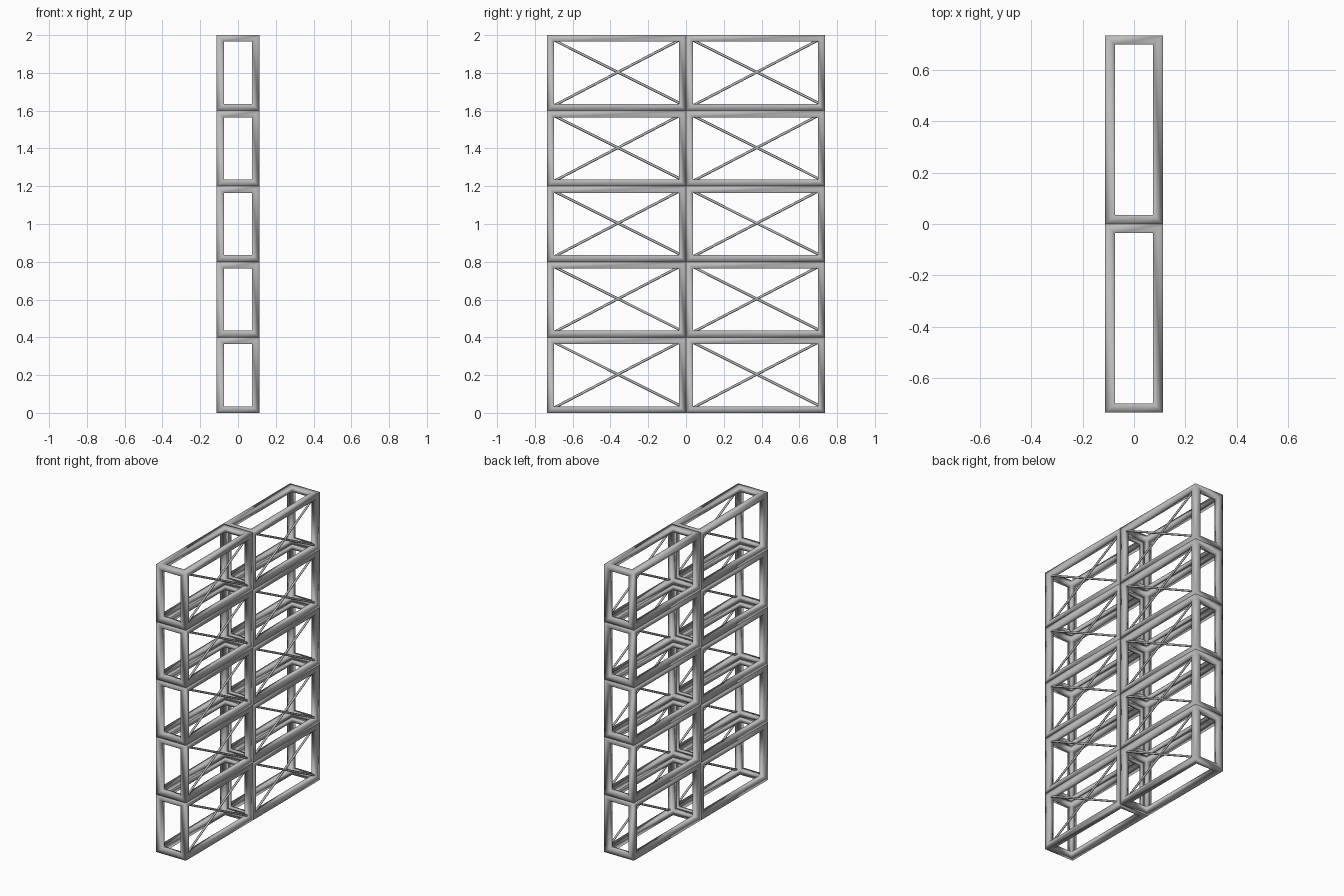
import bpy, bmesh, itertools
from mathutils import Vector

if "Cube" in bpy.data.objects:
    bpy.data.objects.remove(bpy.data.objects["Cube"])

HALF = Vector((0.114, 0.3675, 0.2))      # half size of one bay
BAR = Vector((0.04, 0.036, 0.035))       # bar thickness along each axis
ROD = 0.007                              # brace radius

steel = bpy.data.materials.new("light_grey_steel")
steel.diffuse_color = (0.5, 0.5, 0.5, 1)
steel.use_nodes = True
steel.node_tree.nodes["Principled BSDF"].inputs["Base Color"].default_value = steel.diffuse_color


def frame_mesh():
    """Open box frame: square bars along all twelve edges, softly shaded."""
    bm = bmesh.new()
    cache = {}

    def vert(signs, inset):
        key = (signs, inset)
        if key not in cache:
            cache[key] = bm.verts.new([signs[i] * (HALF[i] - BAR[i] * inset[i]) for i in range(3)])
        return cache[key]

    for axis, side in itertools.product(range(3), (-1, 1)):
        u, v = [i for i in range(3) if i != axis]
        loop = []
        for a, b in ((-1, -1), (1, -1), (1, 1), (-1, 1)):
            s = [0, 0, 0]
            s[axis], s[u], s[v] = side, a, b
            loop.append(tuple(s))
        flat = tuple(0 if i == axis else 1 for i in range(3))
        for c, d in zip(loop, loop[1:] + loop[:1]):
            # outer strip, then the strip turning into the opening
            bm.faces.new((vert(c, (0, 0, 0)), vert(d, (0, 0, 0)), vert(d, flat), vert(c, flat)))
            bm.faces.new((vert(c, flat), vert(d, flat), vert(d, (1, 1, 1)), vert(c, (1, 1, 1))))
    bmesh.ops.recalc_face_normals(bm, faces=bm.faces)
    for f in bm.faces:
        f.smooth = True
    me = bpy.data.meshes.new("bay_frame")
    bm.to_mesh(me)
    bm.free()
    me.materials.append(steel)
    return me


def brace_mesh():
    """Two thin crossing rods in the side opening."""
    bm = bmesh.new()
    x = HALF.x - BAR.x / 2
    y = HALF.y - BAR.y / 2
    z = HALF.z - BAR.z / 2
    for a, b in ((Vector((x, -y, -z)), Vector((x, y, z))),
                 (Vector((x, -y, z)), Vector((x, y, -z + 0.015)))):
        d = b - a
        rod = bmesh.ops.create_cone(bm, cap_ends=True, segments=8, radius1=ROD, radius2=ROD, depth=d.length)
        bmesh.ops.rotate(bm, verts=rod["verts"], matrix=d.to_track_quat('Z', 'Y').to_matrix())
        bmesh.ops.translate(bm, verts=rod["verts"], vec=(a + b) / 2)
    for f in bm.faces:
        f.smooth = len(f.verts) == 4
    me = bpy.data.meshes.new("cross_brace")
    bm.to_mesh(me)
    bm.free()
    me.materials.append(steel)
    return me


# Two columns of five stacked bays
frame, brace = frame_mesh(), brace_mesh()
for col, row in itertools.product(range(2), range(5)):
    for name, me in (("bay_frame", frame), ("cross_brace", brace)):
        ob = bpy.data.objects.new(f"{name}_{col + 1}_{row + 1}", me)
        ob.location = (0, (2 * col - 1) * HALF.y, (2 * row + 1) * HALF.z)
        bpy.context.collection.objects.link(ob)
